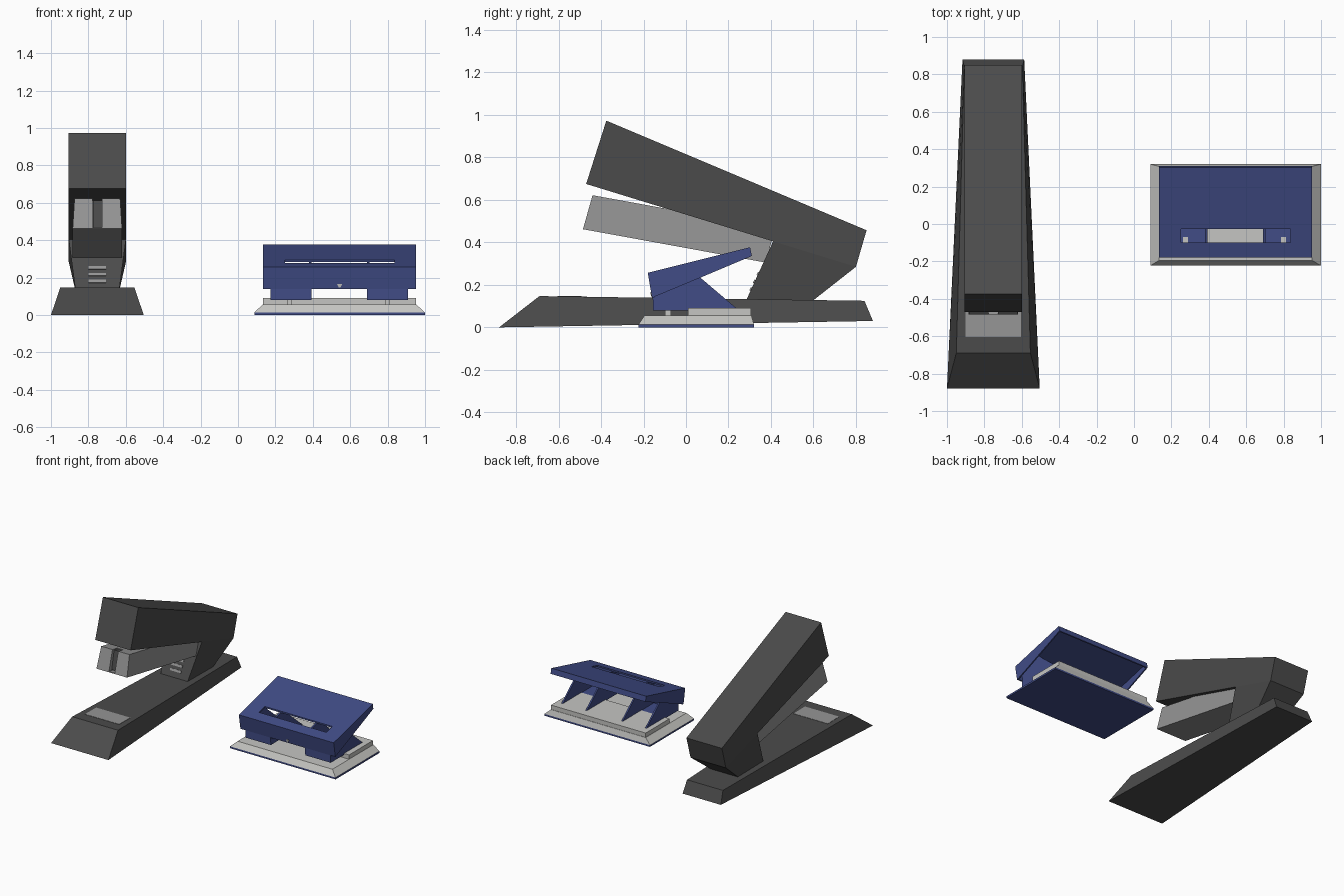
import bpy, bmesh

cube = bpy.data.objects.get("Cube")
if cube:
    bpy.data.objects.remove(cube, do_unlink=True)


def material(name, rgb):
    m = bpy.data.materials.new(name)
    m.use_nodes = True
    m.diffuse_color = (*rgb, 1)
    m.node_tree.nodes["Principled BSDF"].inputs["Base Color"].default_value = (*rgb, 1)
    return m


CHARCOAL = material("charcoal plastic", (0.07, 0.07, 0.07))
STEEL = material("grey steel", (0.30, 0.30, 0.30))
NAVY = material("navy enamel", (0.052, 0.072, 0.24))
LIGHT = material("light grey metal", (0.56, 0.56, 0.54))


def prism(name, mat, cx, half, profile):
    """Side profile of (y, z) points, given a half width overall or per point."""
    halves = half if isinstance(half, (list, tuple)) else [half] * len(profile)
    bm = bmesh.new()
    sides = [[bm.verts.new((cx + s * h, y, z)) for h, (y, z) in zip(halves, profile)]
             for s in (-1, 1)]
    a, b = sides
    bm.faces.new(a)
    bm.faces.new(b)
    n = len(profile)
    for i in range(n):
        j = (i + 1) % n
        bm.faces.new((a[i], a[j], b[j], b[i]))
    bmesh.ops.recalc_face_normals(bm, faces=bm.faces[:])
    mesh = bpy.data.meshes.new(name)
    bm.to_mesh(mesh)
    bm.free()
    mesh.materials.append(mat)
    ob = bpy.data.objects.new(name, mesh)
    bpy.context.collection.objects.link(ob)
    return ob


def box(name, mat, x, y, z):
    return prism(name, mat, sum(x) / 2, (x[1] - x[0]) / 2,
                 [(y[0], z[0]), (y[1], z[0]), (y[1], z[1]), (y[0], z[1])])


def cut(target, cutter):
    cutter.hide_render = True
    mod = target.modifiers.new("cut", 'BOOLEAN')
    mod.operation = 'DIFFERENCE'
    mod.solver = 'EXACT'
    mod.object = cutter
    bpy.context.view_layer.objects.active = target
    bpy.ops.object.modifier_apply(modifier=mod.name)
    bpy.data.objects.remove(cutter, do_unlink=True)


# Stapler: tapered base, neck and raised head
SX = -0.752
prism("stapler_base", CHARCOAL, SX, [0.248, 0.198, 0.155, 0.165],
      [(-0.88, 0.0), (-0.69, 0.147), (0.84, 0.125), (0.88, 0.03)])
prism("stapler_head", CHARCOAL, SX, 0.153,
      [(-0.375, 0.973), (0.85, 0.457), (0.80, 0.285), (-0.47, 0.675)])
prism("stapler_neck", CHARCOAL, SX, [0.153, 0.153, 0.115, 0.115],
      [(0.41, 0.405), (0.80, 0.285), (0.59, 0.12), (0.28, 0.12)])

# Staple magazine with an open slot in its nose
magazine = prism("stapler_magazine", STEEL, SX, [0.122, 0.122, 0.132, 0.132],
                 [(-0.44, 0.622), (0.42, 0.465), (0.375, 0.305), (-0.485, 0.462)])
cut(magazine, prism("slot_cutter", STEEL, SX, 0.025,
                    [(-0.52, 0.75), (-0.38, 0.75), (-0.38, 0.45), (-0.52, 0.474)]))
prism("magazine_channel", CHARCOAL, SX, 0.0245,
      [(-0.42, 0.612), (-0.37, 0.603), (-0.37, 0.455), (-0.45, 0.468)])

# Anvil plate and neck vents
prism("anvil_plate", STEEL, SX, 0.148,
      [(-0.605, 0.148), (-0.465, 0.146), (-0.465, 0.138), (-0.605, 0.140)])
for i in range(3):
    z = 0.172 + i * 0.036
    y = 0.28 + (z - 0.12) * 0.456
    prism(f"neck_vent_{i + 1}", STEEL, SX, 0.047,
          [(y - 0.005, z + 0.002), (y + 0.002, z + 0.017), (y + 0.01, z + 0.014), (y + 0.003, z - 0.002)])

# Hole punch: rubber foot, bevelled base and raised deck
PX = 0.543
box("punch_foot", NAVY, (0.088, 1.0), (-0.223, 0.32), (0.0, 0.014))
prism("punch_base", LIGHT, PX, [0.456, 0.41, 0.41, 0.456],
      [(-0.223, 0.014), (-0.195, 0.056), (0.308, 0.056), (0.32, 0.014)])
box("punch_deck", LIGHT, (0.135, 0.953), (0.01, 0.305), (0.05, 0.09))

# Punch handle: thin sloped panel with a long slot, and lips around it
HW = 0.41
panel = prism("handle_panel", NAVY, PX, HW,
              [(-0.18, 0.257), (0.302, 0.377), (0.304, 0.367), (-0.178, 0.245)])
cut(panel, box("panel_cutter", NAVY, (0.25, 0.836), (-0.1, -0.027), (0.2, 0.4)))
prism("handle_front_skirt", NAVY, PX, HW,
      [(-0.18, 0.257), (-0.168, 0.255), (-0.148, 0.14), (-0.16, 0.14)])
prism("handle_back_lip", NAVY, PX, HW,
      [(0.302, 0.377), (0.31, 0.336), (0.302, 0.333), (0.294, 0.374)])
for side, s in (("right", -1), ("left", 1)):
    prism(f"handle_{side}_lip", NAVY, PX + s * (HW - 0.005), 0.005,
          [(-0.18, 0.256), (0.302, 0.376), (0.31, 0.336), (0.07, 0.235), (-0.158, 0.14)])

# Brackets, each with a front plate, floor, two blades and a punch pin
for side, x0, x1, pin in (("right", 0.175, 0.392, 0.275), ("left", 0.69, 0.91, 0.80)):
    box(f"bracket_{side}_front", NAVY, (x0, x1), (-0.155, -0.145), (0.08, 0.24))
    box(f"bracket_{side}_floor", NAVY, (x0, x1), (-0.155, 0.01), (0.08, 0.088))
    for tag, x in (("outer" if x0 < PX else "inner", x0 + 0.006),
                   ("inner" if x0 < PX else "outer", x1 - 0.006)):
        prism(f"bracket_{side}_{tag}_blade", NAVY, x, 0.006,
              [(-0.155, 0.08), (0.242, 0.086), (0.065, 0.236),
               (0.005, 0.293), (-0.16, 0.25)])
    box(f"punch_{side}_pin", LIGHT, (pin - 0.014, pin + 0.014), (-0.098, -0.07), (0.05, 0.092))

# Small centre mark on the front skirt
prism("centre_mark", LIGHT, PX, [0.014, 0.004, 0.004, 0.014],
      [(-0.1675, 0.166), (-0.1645, 0.146), (-0.158, 0.146), (-0.161, 0.166)])
